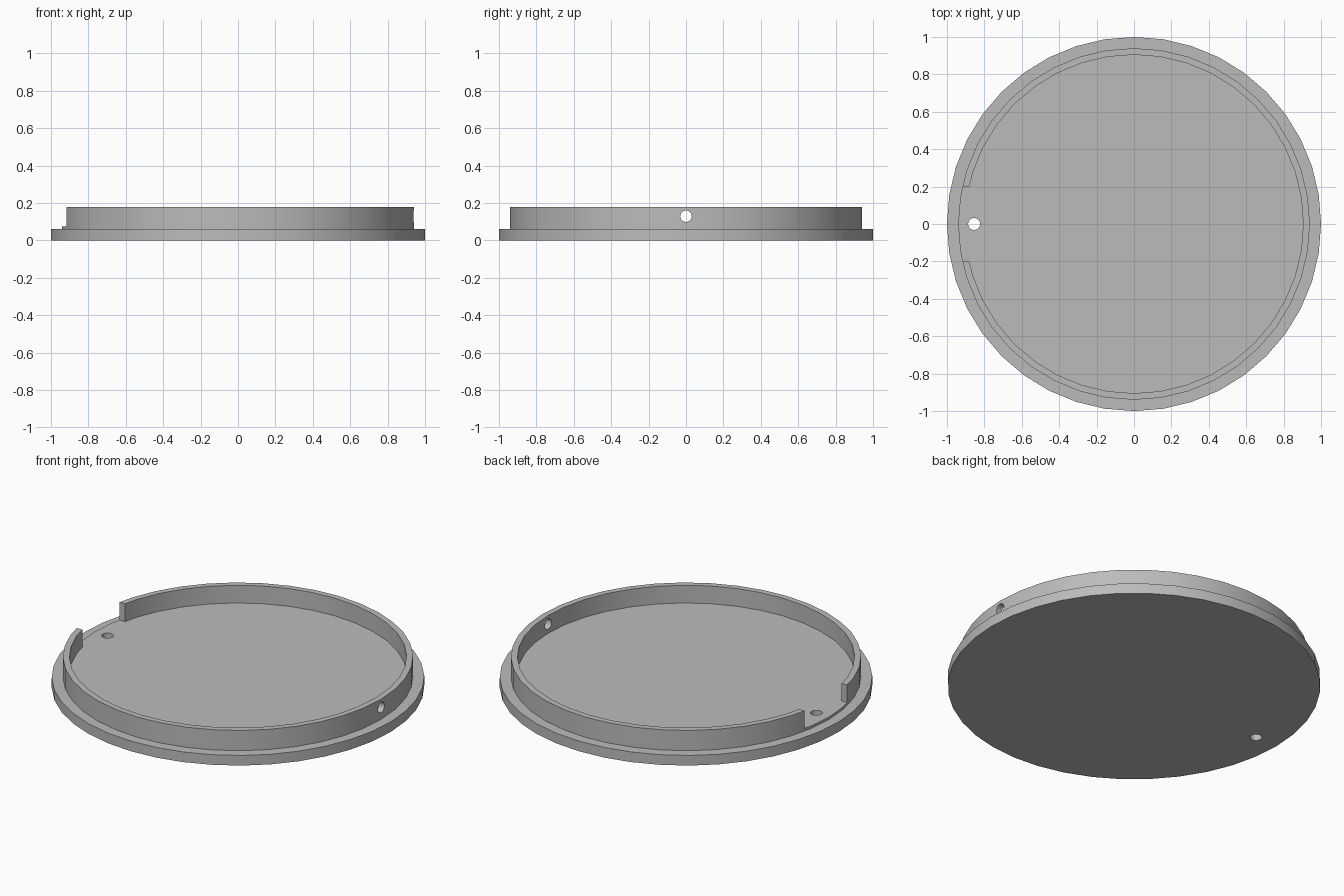
import bpy
import bmesh
import math
from mathutils import Matrix

SIDES = 40
FLOOR = 0.075

cube = bpy.data.objects.get("Cube")
if cube:
    bpy.data.objects.remove(cube, do_unlink=True)

grey = bpy.data.materials.new("plain grey")
grey.use_nodes = True
color = (0.5, 0.5, 0.5, 1)
grey.diffuse_color = color
grey.node_tree.nodes["Principled BSDF"].inputs["Base Color"].default_value = color


def make_object(name, bm):
    mesh = bpy.data.meshes.new(name)
    bmesh.ops.recalc_face_normals(bm, faces=bm.faces)
    bm.to_mesh(mesh)
    bm.free()
    mesh.materials.append(grey)
    obj = bpy.data.objects.new(name, mesh)
    bpy.context.collection.objects.link(obj)
    return obj


def turned(name, profile):
    """Revolve an (r, z) outline, capping its two open ends."""
    bm = bmesh.new()
    rings = [[bm.verts.new((r * math.cos(a), r * math.sin(a), z))
              for a in (math.tau * i / SIDES for i in range(SIDES))]
             for r, z in profile]
    for low, high in zip(rings, rings[1:]):
        for i in range(SIDES):
            j = (i + 1) % SIDES
            bm.faces.new((low[i], low[j], high[j], high[i]))
    bm.faces.new(rings[0])
    bm.faces.new(rings[-1])
    return make_object(name, bm)


def drill(name, radius, depth, matrix):
    bm = bmesh.new()
    bmesh.ops.create_cone(bm, cap_ends=True, segments=24, radius1=radius,
                          radius2=radius, depth=depth, matrix=matrix)
    return make_object(name, bm)


# Lid: flanged base, raised floor and thin upright rim
lid = turned("round_lid", [(1, 0), (1, 0.06), (0.94, 0.06), (0.94, 0.18),
                           (0.905, 0.18), (0.905, FLOOR)])

# Cutters: gap in the rim, hole through the floor, hole through the rim
gap = bmesh.new()
bmesh.ops.create_cube(gap, size=1, matrix=Matrix.Translation((-0.9, 0, FLOOR + 0.1))
                      @ Matrix.Diagonal((0.2, 0.4, 0.2, 1)))
cutters = [
    make_object("rim_gap_cutter", gap),
    drill("floor_hole_cutter", 0.032, 0.4, Matrix.Translation((-0.855, 0, 0))),
    drill("rim_hole_cutter", 0.031, 0.3,
          Matrix.Translation((0.92, 0, 0.13)) @ Matrix.Rotation(math.pi / 2, 4, "Y")),
]

bpy.ops.object.select_all(action="DESELECT")
bpy.context.view_layer.objects.active = lid
lid.select_set(True)
for cutter in cutters:
    mod = lid.modifiers.new(cutter.name, "BOOLEAN")
    mod.operation = "DIFFERENCE"
    mod.solver = "EXACT"
    mod.object = cutter
    bpy.ops.object.modifier_apply(modifier=mod.name)
    bpy.data.objects.remove(cutter, do_unlink=True)

# Smooth walls with crisp corners
bpy.ops.object.shade_smooth_by_angle(angle=math.radians(30))
